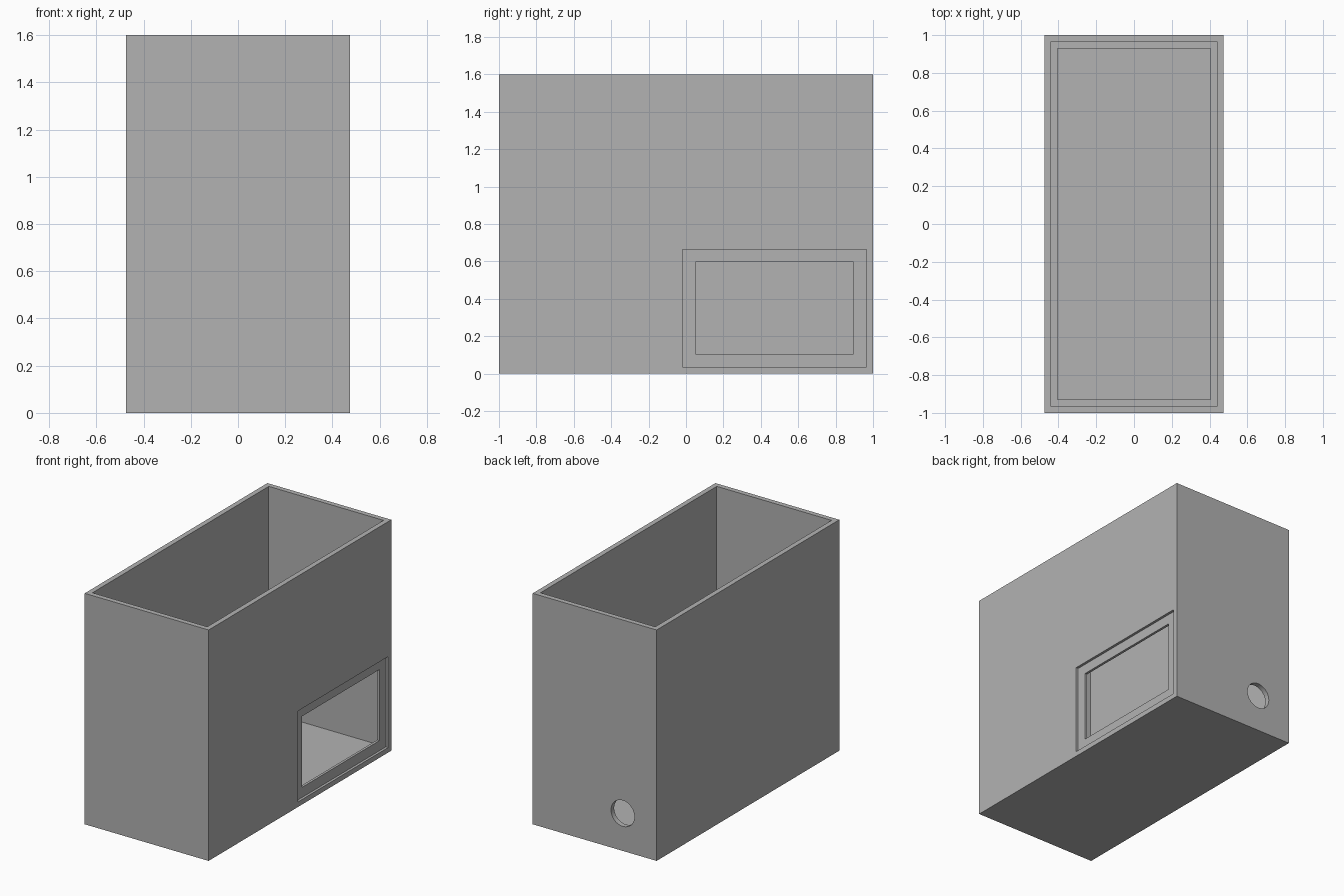
import bpy
import math

default = bpy.data.objects.get("Cube")
if default:
    bpy.data.objects.remove(default, do_unlink=True)

W, D, H = 0.95, 2.0, 1.6      # outer size
T = 0.035                     # wall thickness
OVER = 0.1                    # cutter overshoot

grey = bpy.data.materials.new("plain_grey")
grey.use_nodes = True
colour = (0.448, 0.448, 0.448, 1)
grey.diffuse_color = colour
grey.node_tree.nodes["Principled BSDF"].inputs["Base Color"].default_value = colour


def block(name, x, y, z):
    """Box spanning the given (low, high) ranges."""
    bpy.ops.mesh.primitive_cube_add(size=1)
    ob = bpy.context.object
    ob.name = name
    spans = (x, y, z)
    ob.location = [(a + b) / 2 for a, b in spans]
    ob.scale = [b - a for a, b in spans]
    bpy.ops.object.transform_apply(location=True, rotation=True, scale=True)
    ob.data.materials.append(grey)
    return ob


def cut(target, cutter):
    """Subtract the cutter and discard it."""
    cutter.hide_render = True
    mod = target.modifiers.new("cut", "BOOLEAN")
    mod.operation = "DIFFERENCE"
    mod.solver = "EXACT"
    mod.object = cutter
    bpy.context.view_layer.objects.active = target
    bpy.ops.object.modifier_apply(modifier=mod.name)
    bpy.data.objects.remove(cutter, do_unlink=True)


def centred(size, inset):
    half = size / 2 - inset
    return (-half, half)


# open-topped box
box = block("box_shell", centred(W, 0), centred(D, 0), (0, H))
cut(box, block("cavity", centred(W, T), centred(D, T), (T, H + OVER)))

# shallow window rebate, then the opening through the left wall
cut(box, block("rebate", (W / 2 - T / 2, W / 2 + OVER), (-0.02, 0.965), (T, 0.665)))
cut(box, block("opening", (W / 2 - OVER, W / 2 + OVER), (0.05, 0.895), (0.105, 0.597)))

# round hole through the back wall
bpy.ops.mesh.primitive_cylinder_add(vertices=48, radius=0.09, depth=2 * OVER,
                                    location=(-0.215, D / 2, 0.26),
                                    rotation=(math.pi / 2, 0, 0))
drill = bpy.context.object
drill.data.materials.append(grey)
cut(box, drill)

# support ledge running around the inside walls
ledge = block("inner_ledge", centred(W, T), centred(D, T), (0.665, 0.70))
cut(ledge, block("ledge_gap", centred(W, 2 * T), centred(D, 2 * T), (0.6, 0.8)))

# smooth only the round hole
bpy.ops.object.select_all(action="DESELECT")
box.select_set(True)
bpy.context.view_layer.objects.active = box
bpy.ops.object.shade_smooth_by_angle(angle=math.radians(30))
